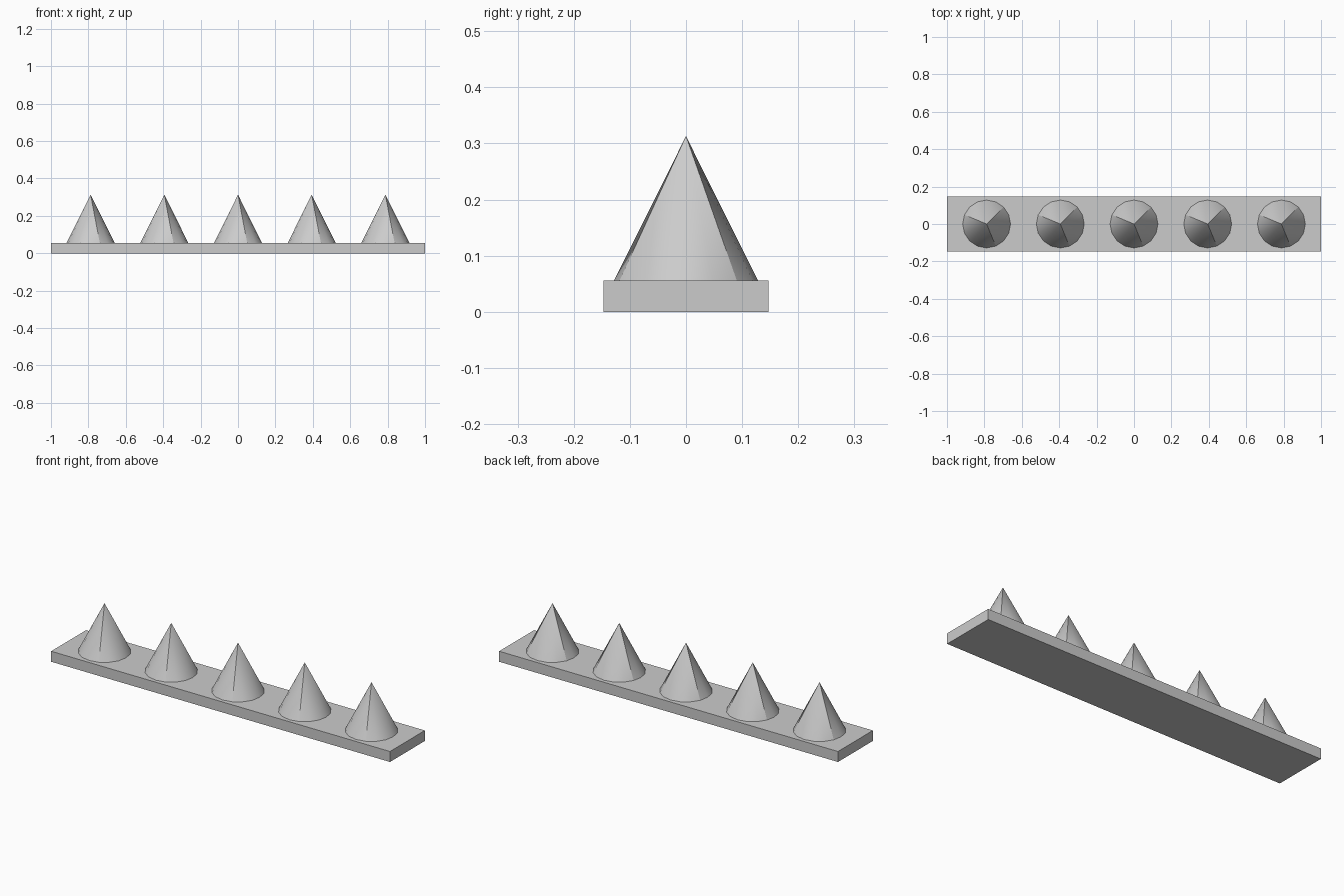
import bpy, math

if "Cube" in bpy.data.objects:
    bpy.data.objects.remove(bpy.data.objects["Cube"])

BASE_TOP = 0.056
RADIUS, TIP = 0.128, 0.313
SPACING = 0.394
SIDES = 16

# Flat rectangular base strip
bpy.ops.mesh.primitive_cube_add(size=1, location=(0, 0, BASE_TOP / 2))
base = bpy.context.object
base.name = "base_strip"
base.scale = (2.0, 0.294, BASE_TOP)
bpy.ops.object.transform_apply(location=False, rotation=False, scale=True)


def add_spike(index):
    """Smooth cone standing on the strip, with three shading seams."""
    height = TIP - BASE_TOP
    bpy.ops.mesh.primitive_cone_add(
        vertices=SIDES, radius1=RADIUS, radius2=0, depth=height,
        location=(index * SPACING, 0, BASE_TOP + height / 2))
    spike = bpy.context.object
    spike.name = f"spike_{index + 3}"
    bpy.ops.object.shade_smooth_by_angle(angle=math.radians(40))
    mesh = spike.data
    for edge in mesh.edges:
        a, b = (mesh.vertices[i].co for i in edge.vertices)
        if abs(a.z - b.z) > 0.1:
            low = a if a.z < b.z else b
            angle = math.degrees(math.atan2(low.y, low.x))
            if any(abs(angle - seam) < 1 for seam in (45, 157.5, -67.5)):
                edge.use_edge_sharp = True


# Row of five spikes
for i in range(-2, 3):
    add_spike(i)
